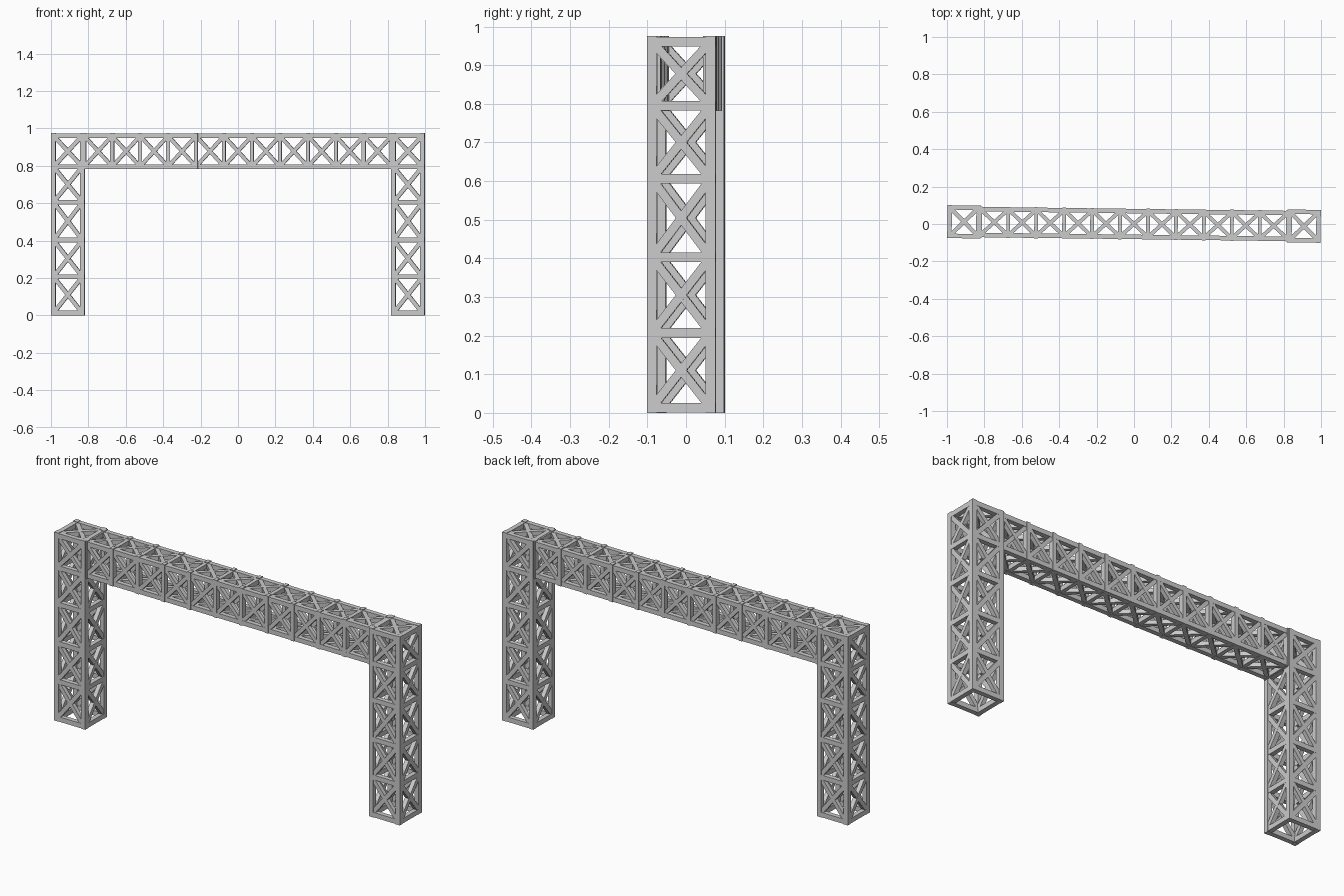
import bpy, bmesh, math
from mathutils import Vector, Matrix

if "Cube" in bpy.data.objects:
    bpy.data.objects.remove(bpy.data.objects["Cube"])

YAW = Matrix.Rotation(-0.0127, 4, 'Z')   # the whole gantry sits slightly turned
W = 0.025                                # main bar thickness


def bar(bm, a, b, width, depth, normal):
    """Rectangular bar from a to b; depth is measured along the face normal."""
    a, b, n = Vector(a), Vector(b), Vector(normal)
    d = (b - a).normalized()
    s = d.cross(n).normalized()
    m = Matrix((s * width, n * depth, d * (b - a).length)).transposed().to_4x4()
    m.translation = (a + b) / 2
    bmesh.ops.create_cube(bm, size=1, matrix=m)


def brace(bm, p00, p11, p01, p10, n, width=0.022):
    """Crossed diagonals filling one panel."""
    bar(bm, p00, p11, width, W * 0.9, n)
    bar(bm, p01, p10, width, W * 0.84, n)


def finish(bm, name):
    bmesh.ops.recalc_face_normals(bm, faces=bm.faces)
    bm.transform(YAW)
    me = bpy.data.meshes.new(name)
    bm.to_mesh(me)
    bm.free()
    bpy.context.collection.objects.link(bpy.data.objects.new(name, me))


# Towers: corner posts, ring bars at each level, X bracing on four sides and top
LEVELS = [0.0135, 0.207, 0.403, 0.606, 0.795, 0.961]
HX, HY = 0.0895 - W / 2, 0.0885 - W / 2


def tower(cx, name):
    posts, braces = bmesh.new(), bmesh.new()
    corners = [(cx - HX, -HY), (cx + HX, -HY), (cx + HX, HY), (cx - HX, HY)]
    normals = [(0, -1, 0), (1, 0, 0), (0, 1, 0), (-1, 0, 0)]
    for x, y in corners:
        bar(posts, (x, y, 0), (x, y, 0.976), W, W, (0, 1, 0))
    for i, n in enumerate(normals):
        p, q = corners[i], corners[(i + 1) % 4]
        for z in LEVELS:
            bar(posts, (*p, z), (*q, z), W, W * 0.95, n)
        for z0, z1 in zip(LEVELS, LEVELS[1:]):
            brace(braces, (*p, z0), (*q, z1), (*p, z1), (*q, z0), n)
    z = LEVELS[-1]
    c = [(*p, z) for p in corners]
    brace(braces, c[0], c[2], c[1], c[3], (0, 0, 1))
    finish(posts, name + "_frame")
    finish(braces, name + "_bracing")


tower(-0.909, "left_tower")
tower(0.909, "right_tower")

# Bridge: four chords, square frames between panels, X bracing on four sides
N, X0 = 11, 0.822
BY, ZB, ZT = 0.069, 0.796, 0.960
xs = [-X0 + 2 * X0 * i / N for i in range(N + 1)]
chords, frames, braces = bmesh.new(), bmesh.new(), bmesh.new()
for y in (-BY, BY):
    for z in (ZB, ZT):
        bar(chords, (-X0, y, z), (X0, y, z), 0.024, 0.024, (0, 1, 0))
for x in xs:
    for y in (-BY, BY):
        bar(frames, (x, y, ZB - 0.014), (x, y, ZT + 0.016), 0.02, 0.028, (0, 1, 0))
    for z in (ZB, ZT):
        bar(frames, (x, -BY, z), (x, BY, z), 0.02, 0.024, (0, 0, 1))
for a, b in zip(xs, xs[1:]):
    for s in (-1, 1):
        y = s * BY
        brace(braces, (a, y, ZB), (b, y, ZT), (a, y, ZT), (b, y, ZB), (0, s, 0), 0.02)
    for z in (ZB, ZT):
        brace(braces, (a, -BY, z), (b, BY, z), (a, BY, z), (b, -BY, z), (0, 0, 1), 0.02)
finish(chords, "bridge_chords")
finish(frames, "bridge_frames")
finish(braces, "bridge_bracing")
